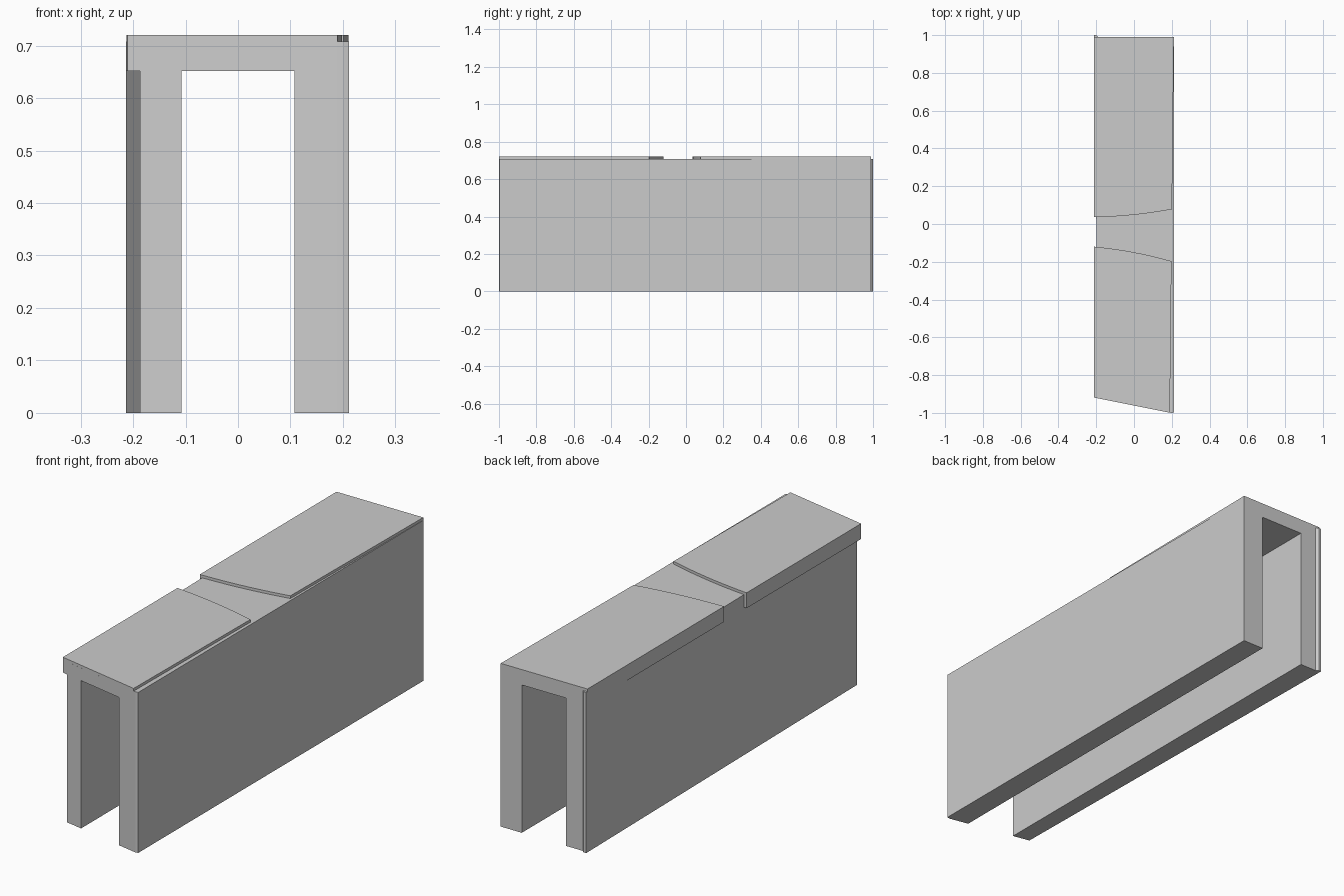
import bpy
import bmesh

if "Cube" in bpy.data.objects:
    bpy.data.objects.remove(bpy.data.objects["Cube"])


def prism(name, outline, z0, z1):
    """Extrude a counter-clockwise plan outline from z0 to z1."""
    bm = bmesh.new()
    face = bm.faces.new([bm.verts.new((x, y, z0)) for x, y in outline])
    top = bmesh.ops.extrude_face_region(bm, geom=[face])["geom"]
    moved = [v for v in top if isinstance(v, bmesh.types.BMVert)]
    bmesh.ops.translate(bm, verts=moved, vec=(0, 0, z1 - z0))
    bmesh.ops.recalc_face_normals(bm, faces=bm.faces)
    mesh = bpy.data.meshes.new(name)
    bm.to_mesh(mesh)
    bm.free()
    obj = bpy.data.objects.new(name, mesh)
    bpy.context.collection.objects.link(obj)
    return obj


def bend(a, c, mid, steps=10):
    """Points of a gently bowed edge from a to c through a control point."""
    pts = []
    for i in range(steps + 1):
        t = i / steps
        pts.append(tuple((1 - t) ** 2 * a[k] + 2 * t * (1 - t) * mid[k] + t * t * c[k]
                         for k in (0, 1)))
    return pts


UNDER, LEDGE, TOP = 0.652, 0.708, 0.72

# Body: skewed block whose left side tapers toward the front
body = prism("channel_body", [
    (-0.187, -0.924), (0.19, -0.999), (0.2, -1.0), (0.212, -0.998),
    (0.212, 0.99), (-0.19, 0.99), (-0.2, 1.0), (-0.213, 1.0)], 0, LEDGE)

# Open passage through the body, leaving two walls and a deck
cutter = prism("passage_cutter", [(-0.108, -1.2), (0.108, -1.2),
                                  (0.108, 1.2), (-0.108, 1.2)], -0.2, UNDER)
cutter.hide_render = True
cut = body.modifiers.new("passage", "BOOLEAN")
cut.operation = "DIFFERENCE"
cut.solver = "EXACT"
cut.object = cutter
bpy.context.view_layer.objects.active = body
bpy.ops.object.modifier_apply(modifier=cut.name)
bpy.data.objects.remove(cutter)

# Two top plates with bowed edges facing the central gap
prism("front_top_plate",
      [(-0.211, -0.919), (0.19, -0.999)]
      + bend((0.1985, -0.197), (-0.2115, -0.12), (0.0, -0.14)), UNDER, TOP)
prism("rear_top_plate",
      bend((-0.2115, 0.036), (0.201, 0.078), (0.0, 0.04))
      + [(0.211, 0.99), (-0.2125, 0.99)], UNDER, TOP)
